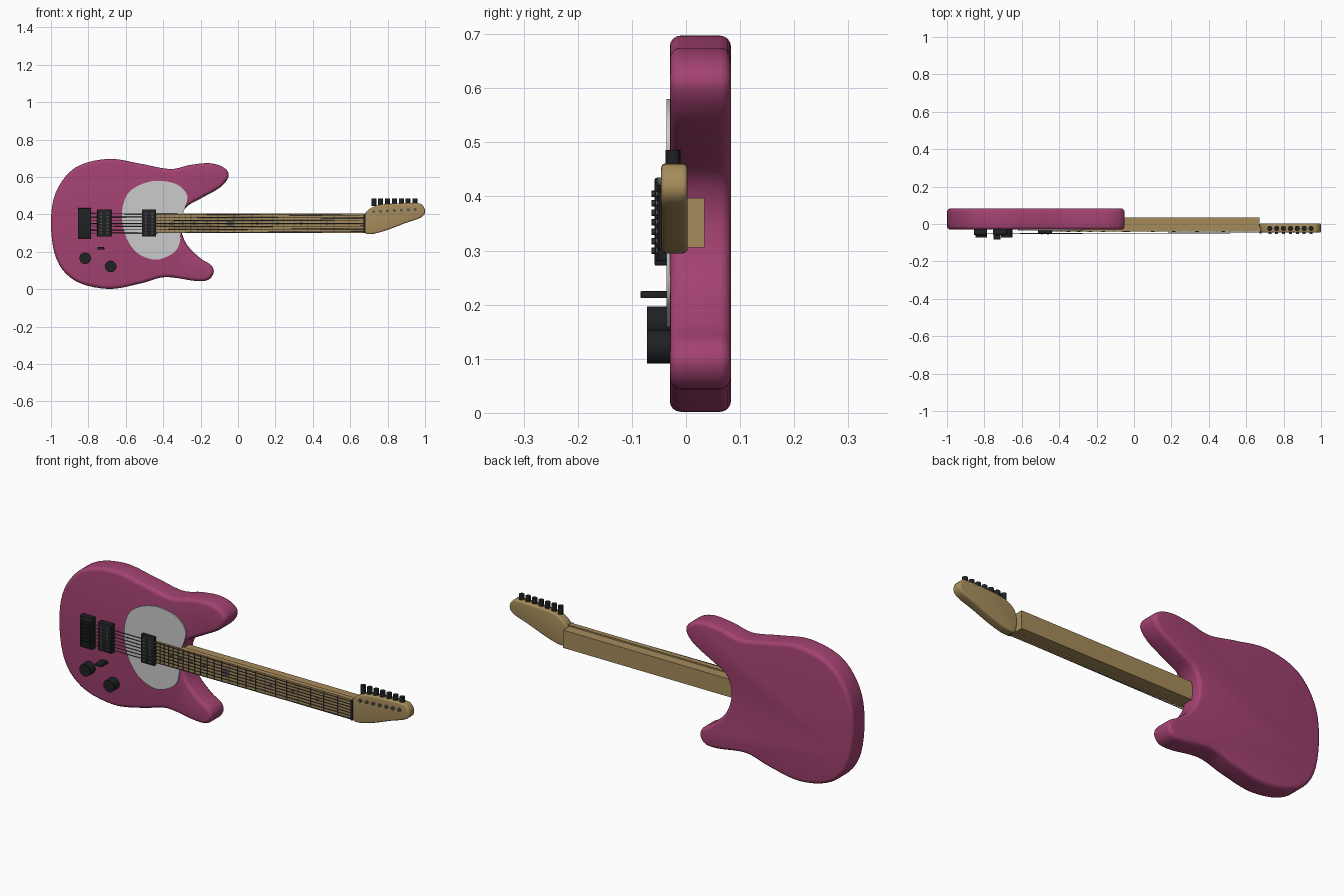
import bpy, bmesh, math
from mathutils import Vector, Matrix

if "Cube" in bpy.data.objects:
    bpy.data.objects.remove(bpy.data.objects["Cube"])


def material(name, rgb):
    m = bpy.data.materials.new(name)
    m.diffuse_color = (*rgb, 1)
    m.use_nodes = True
    m.node_tree.nodes["Principled BSDF"].inputs["Base Color"].default_value = m.diffuse_color
    return m


PINK = material("pink_paint", (0.37, 0.055, 0.165))
WOOD = material("maple", (0.38, 0.26, 0.105))
BLACK = material("black", (0.014, 0.015, 0.017))
STEEL = material("dark_steel", (0.09, 0.09, 0.09))


def finish(bm, name, mat):
    bmesh.ops.recalc_face_normals(bm, faces=bm.faces)
    me = bpy.data.meshes.new(name)
    bm.to_mesh(me)
    bm.free()
    ob = bpy.data.objects.new(name, me)
    bpy.context.collection.objects.link(ob)
    if mat:
        me.materials.append(mat)
    bpy.ops.object.select_all(action='DESELECT')
    ob.select_set(True)
    bpy.context.view_layer.objects.active = ob
    bpy.ops.object.shade_smooth_by_angle(angle=math.radians(35))
    return ob


def spline(pts, steps=5):
    """Closed Catmull-Rom curve through the given points."""
    p = [Vector(q) for q in pts]
    n, out = len(p), []
    for i in range(n):
        a, b, c, d = p[i - 1], p[i], p[(i + 1) % n], p[(i + 2) % n]
        for k in range(steps):
            t = k / steps
            out.append(0.5 * (2 * b + (c - a) * t + (2 * a - 5 * b + 4 * c - d) * t**2
                              + (3 * b - a - 3 * c + d) * t**3))
    return out


def slab(name, outline, y0, y1, mat, round_edge=0):
    """Outline in x, z extruded along y with rounded rims."""
    bm = bmesh.new()
    f = bm.faces.new([bm.verts.new((q[0], y0, q[1])) for q in outline])
    r = bmesh.ops.extrude_face_region(bm, geom=[f], use_keep_orig=True)
    bmesh.ops.translate(bm, vec=(0, y1 - y0, 0),
                        verts=[v for v in r["geom"] if isinstance(v, bmesh.types.BMVert)])
    bmesh.ops.recalc_face_normals(bm, faces=bm.faces)
    if round_edge:
        rim = [e for e in bm.edges if abs(e.verts[0].co.y - e.verts[1].co.y) < 1e-6]
        bmesh.ops.bevel(bm, geom=rim, offset=round_edge, segments=4, profile=0.5,
                        affect='EDGES', clamp_overlap=False)
    return finish(bm, name, mat)


def boxes(name, spans, mat, bevel=0):
    """One object made of boxes given as (x0, x1, y0, y1, z0, z1)."""
    bm = bmesh.new()
    for x0, x1, y0, y1, z0, z1 in spans:
        m = Matrix.Translation(((x0 + x1) / 2, (y0 + y1) / 2, (z0 + z1) / 2))
        bmesh.ops.create_cube(bm, size=1, matrix=m @ Matrix.Diagonal((x1 - x0, y1 - y0, z1 - z0, 1)))
    if bevel:
        bmesh.ops.bevel(bm, geom=bm.edges[:], offset=bevel, segments=2, profile=0.5, affect='EDGES')
    return finish(bm, name, mat)


def rods(name, ends, mat, sides=16):
    """One object made of cylinders given as (start, end, radius)."""
    bm = bmesh.new()
    for a, b, r in ends:
        a, b = Vector(a), Vector(b)
        d = b - a
        m = Matrix.Translation((a + b) / 2) @ d.to_track_quat('Z', 'Y').to_matrix().to_4x4()
        bmesh.ops.create_cone(bm, cap_ends=True, segments=sides, radius1=r, radius2=r,
                              depth=d.length, matrix=m)
    return finish(bm, name, mat)


# Body with two horns and a rounded rim
body = [(-1.0, .35), (-.973, .52), (-.87, .65), (-.695, .697), (-.525, .672), (-.365, .643),
        (-.255, .665), (-.15, .674), (-.075, .65), (-.05, .605), (-.095, .545), (-.20, .485),
        (-.275, .44), (-.305, .375), (-.30, .30), (-.267, .23), (-.20, .165), (-.145, .13),
        (-.13, .09), (-.16, .05), (-.23, .045), (-.39, .065), (-.525, .03), (-.695, .002),
        (-.87, .045), (-.97, .16)]
slab("body", spline(body), -.03, .083, PINK, .02)

# Pickguard
guard = [(-.62, .417), (-.578, .524), (-.46, .578), (-.337, .565), (-.275, .51), (-.278, .45),
         (-.306, .37), (-.306, .29), (-.326, .214), (-.39, .17), (-.46, .16), (-.545, .2),
         (-.604, .294)]
slab("pickguard", spline(guard), -.036, -.0295, None)

# Neck and fretboard
NUT, SCALE, MID = .675, 1.48, .352
boxes("neck", [(-.36, .672, -.02, .034, .306, .397)], WOOD)
boxes("fretboard", [(-.445, .675, -.041, -.016, .3, .404)], WOOD)


def fret_x(n):
    return NUT - SCALE * (1 - 2 ** (-n / 12))


# Frets, nut and dot inlays
boxes("frets", [(fret_x(n) - .002, fret_x(n) + .002, -.0435, -.04, .301, .403)
                for n in range(1, 25)], STEEL)
boxes("nut", [(.672, .683, -.05, -.02, .302, .402)], BLACK)
dots = []
for n in (3, 5, 7, 9, 12, 15, 17, 19, 21):
    x = (fret_x(n) + fret_x(n - 1)) / 2
    dots.append(((x, -.042, MID), (x, -.039, MID), .019 if n == 12 else .0095))
rods("inlays", dots, STEEL, 20)

# Headstock
head = [(.675, .395), (.717, .438), (.785, .455), (.947, .461), (.987, .448), (1.0, .412),
        (.975, .382), (.893, .353), (.786, .313), (.71, .295), (.675, .31)]
slab("headstock", spline(head), -.046, .003, WOOD, .009)

# Seven tuners: side knobs and front posts
tx = [.726 + i * .0368 for i in range(7)]
rods("tuner_knobs", [((x, -.024, .445), (x, -.024, .486), .0135) for x in tx], BLACK)
rods("tuner_posts", [((x, -.054, .415 + i * .002), (x, -.04, .415 + i * .002), .008)
                     for i, x in enumerate(tx)], STEEL)

# Strings from bridge to nut
sz = [MID + (i - 3) * .0175 for i in range(7)]
nz = [MID + (i - 3) * .0145 for i in range(7)]
rods("strings", [((-.80, -.052, a), (.68, -.047, b), .0022) for a, b in zip(sz, nz)], STEEL, 6)

# Bridge with saddles
boxes("bridge", [(-.856, -.786, -.058, -.029, .272, .434)], BLACK, .003)
boxes("saddles", [(-.845, -.795, -.064, -.05, z - .006, z + .006) for z in sz], BLACK)

# Two pickups with double rows of pole pieces
for label, x, front in (("bridge", -.715, -.058), ("neck", -.476, -.053)):
    boxes(label + "_pickup", [(x - .038, x + .038, front, -.029, .281, .427)], BLACK, .003)
    rods(label + "_pickup_poles", [((x + s, front - .003, z), (x + s, front + .01, z), .005)
                                   for s in (-.017, .017) for z in sz], STEEL, 12)

# Control knobs and selector switch
rods("control_knobs", [((x, -.072, z), (x, -.029, z), .031)
                       for x, z in ((-.817, .166), (-.681, .122))], BLACK, 32)
boxes("switch", [(-.751, -.715, -.084, -.029, .212, .225)], BLACK, .002)
